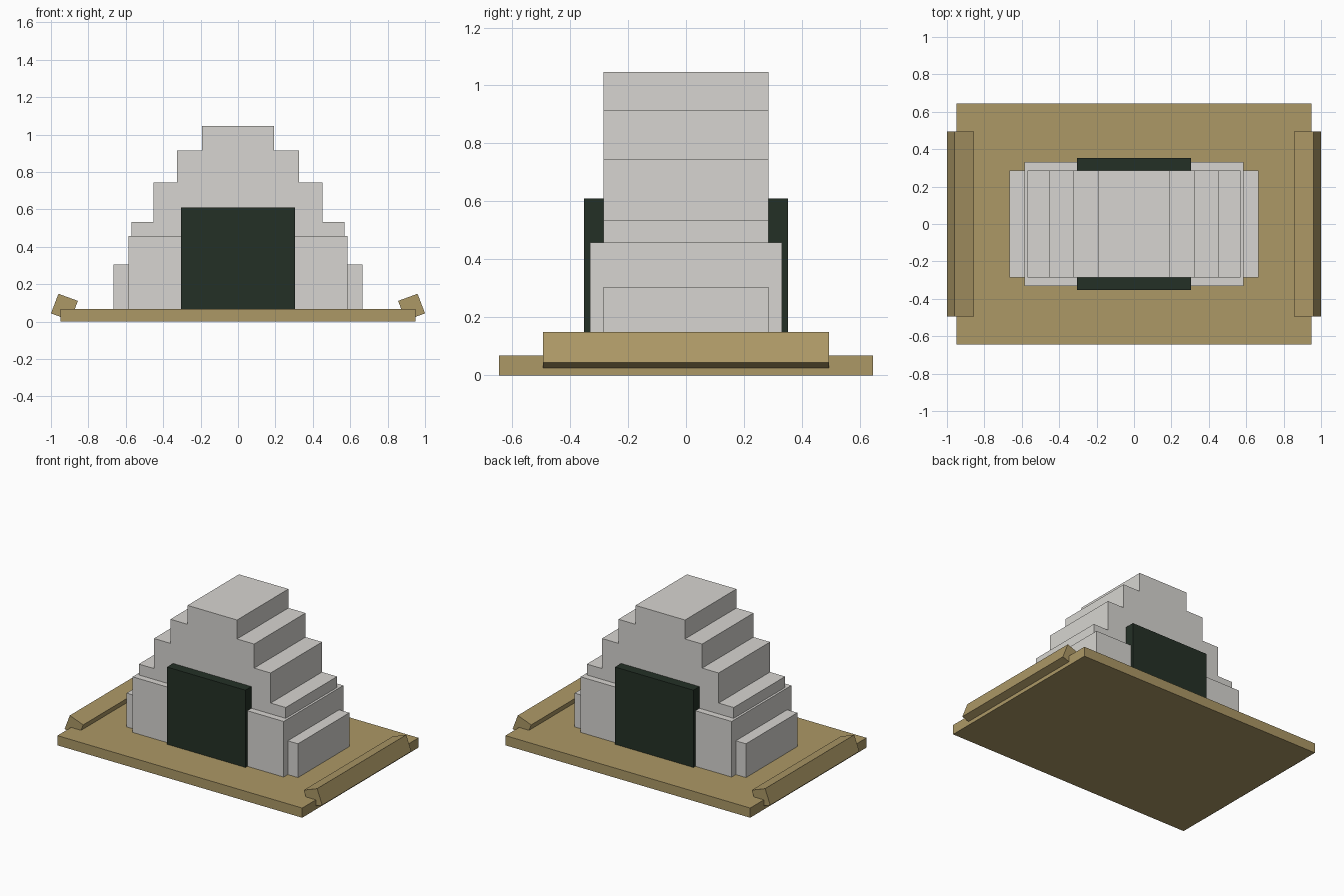
import bpy, bmesh

if "Cube" in bpy.data.objects:
    bpy.data.objects.remove(bpy.data.objects["Cube"])


def material(name, srgb):
    lin = [((c / 255 + 0.055) / 1.055) ** 2.4 for c in srgb]
    m = bpy.data.materials.new(name)
    m.diffuse_color = (*lin, 1)
    m.use_nodes = True
    m.node_tree.nodes["Principled BSDF"].inputs["Base Color"].default_value = m.diffuse_color
    return m


tan = material("sand tan", (172, 152, 102))
grey = material("pale stone grey", (215, 213, 209))
dark = material("dark green", (36, 48, 38))


def extrude_profile(name, points, half_depth, mat):
    """Extrude an (x, z) outline along y, centred on y = 0."""
    bm = bmesh.new()
    face = bm.faces.new([bm.verts.new((x, -half_depth, z)) for x, z in points])
    new = bmesh.ops.extrude_face_region(bm, geom=[face])["geom"]
    verts = [v for v in new if isinstance(v, bmesh.types.BMVert)]
    bmesh.ops.translate(bm, verts=verts, vec=(0, 2 * half_depth, 0))
    bmesh.ops.recalc_face_normals(bm, faces=bm.faces)
    mesh = bpy.data.meshes.new(name)
    bm.to_mesh(mesh)
    bm.free()
    mesh.materials.append(mat)
    obj = bpy.data.objects.new(name, mesh)
    bpy.context.collection.objects.link(obj)
    return obj


def box(name, half_x, z0, z1, half_y, mat):
    outline = [(-half_x, z0), (half_x, z0), (half_x, z1), (-half_x, z1)]
    return extrude_profile(name, outline, half_y, mat)


FLOOR = 0.068

# Ground slab
box("base_slab", 0.95, 0, FLOOR, 0.645, tan)

# Stepped pyramid core: (half width, top height) from bottom to top
steps = [(0.665, 0.305), (0.57, 0.534), (0.453, 0.745), (0.325, 0.914), (0.192, 1.047)]
right = []
z = FLOOR
for half_x, top in steps:
    right += [(half_x, z), (half_x, top)]
    z = top
outline = right + [(-x, z) for x, z in reversed(right)]
extrude_profile("stepped_core", outline, 0.285, grey)

# Wider lower block and the dark doors passing through it
box("lower_block", 0.586, FLOOR, 0.458, 0.331, grey)
box("doors", 0.304, FLOOR, 0.61, 0.352, dark)

# Tilted rails along both ends of the slab
rail = [(0.96, 0.149), (0.856, 0.111), (0.896, 0.006), (1.0, 0.044)]
for side, sign in (("right", 1), ("left", -1)):
    extrude_profile(side + "_rail", [(sign * x, z) for x, z in rail], 0.494, tan)
